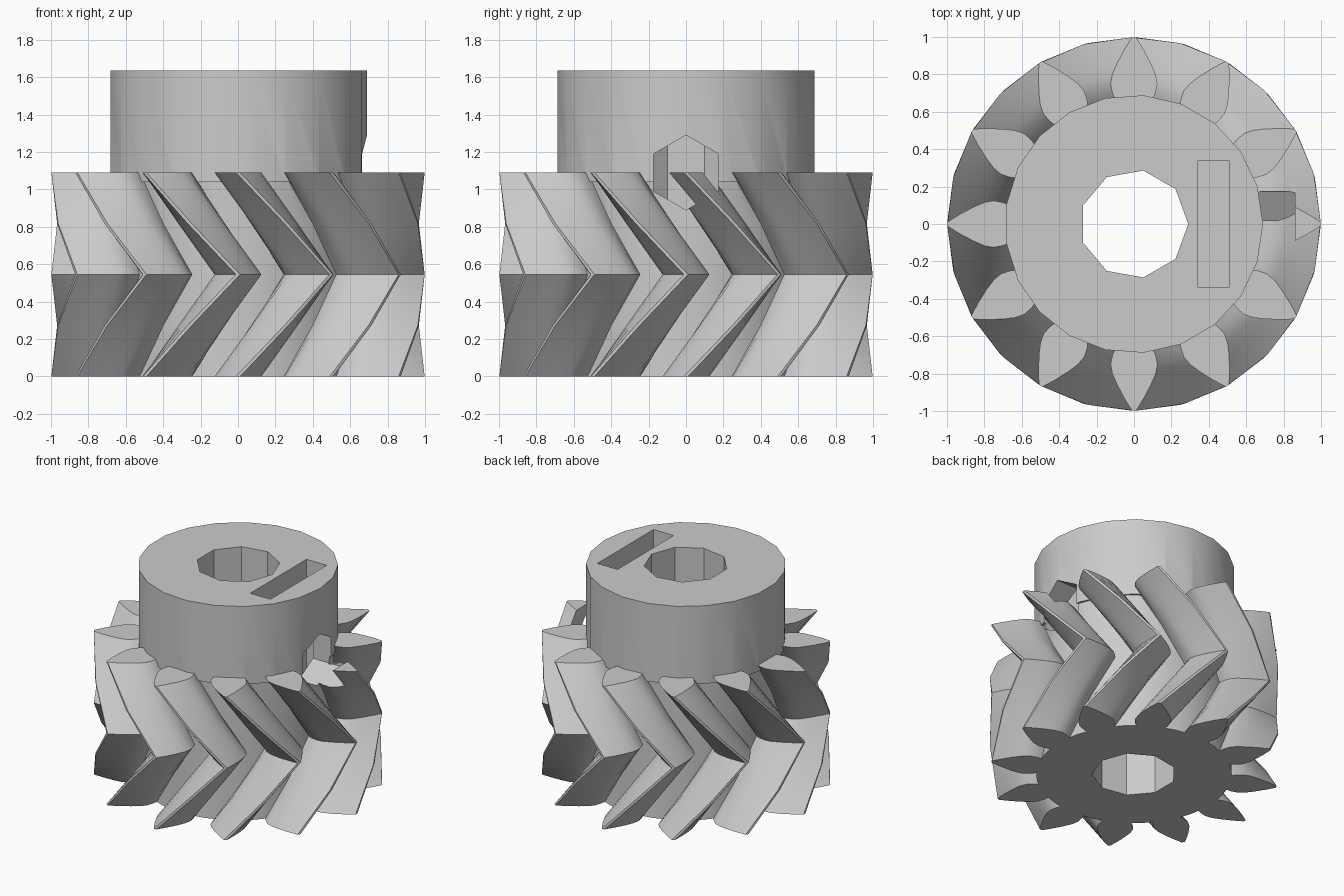
import bpy, bmesh
from math import sin, cos, pi, radians, atan2, hypot

cube = bpy.data.objects.get("Cube")
if cube:
    bpy.data.objects.remove(cube, do_unlink=True)

GEAR_H, TOP = 1.09, 1.635
TEETH, TWIST = 12, radians(30)


def loft(name, rings):
    """Closed solid through matching rings of points."""
    bm = bmesh.new()
    loops = [[bm.verts.new(p) for p in ring] for ring in rings]
    n = len(loops[0])
    for a, b in zip(loops, loops[1:]):
        for i in range(n):
            j = (i + 1) % n
            bm.faces.new((a[i], a[j], b[j], b[i]))
    bm.faces.new(loops[0][::-1])
    bm.faces.new(loops[-1])
    bmesh.ops.recalc_face_normals(bm, faces=bm.faces)
    bmesh.ops.triangulate(bm, faces=bm.faces)
    mesh = bpy.data.meshes.new(name)
    bm.to_mesh(mesh)
    bm.free()
    obj = bpy.data.objects.new(name, mesh)
    bpy.context.collection.objects.link(obj)
    return obj


def circle(r, n, z, start=0.0):
    return [(r * cos(start + 2 * pi * i / n), r * sin(start + 2 * pi * i / n), z)
            for i in range(n)]


def combine(target, tool, operation):
    """Apply a boolean and discard the tool."""
    mod = target.modifiers.new(tool.name, 'BOOLEAN')
    mod.operation, mod.solver, mod.object = operation, 'EXACT', tool
    bpy.ops.object.select_all(action='DESELECT')
    bpy.context.view_layer.objects.active = target
    target.select_set(True)
    bpy.ops.object.modifier_apply(modifier=mod.name)
    bpy.data.objects.remove(tool, do_unlink=True)


# Tooth half profile: distance from the axis, half width
flank = [(0.665, 0.1), (0.70, 0.115), (0.75, 0.125), (0.80, 0.116),
         (0.86, 0.09), (0.93, 0.053), (0.998, 0.011)]
outline = [(x, -w) for x, w in flank] + [(x, w) for x, w in reversed(flank)]


def gear_ring(z, turn):
    ring = []
    for t in range(TEETH):
        base = turn + 2 * pi * t / TEETH
        for x, y in outline:
            r, a = hypot(x, y), base + atan2(y, x)
            ring.append((r * cos(a), r * sin(a), z))
        mid = base + pi / TEETH
        ring.append((0.675 * cos(mid), 0.675 * sin(mid), z))
    return ring


# Herringbone body: twists one way to mid height, then back
gear = loft("herringbone_gear", [
    gear_ring(GEAR_H * k / 4, TWIST * (1 - abs(k - 2) / 2)) for k in range(5)])

# Hub collar
combine(gear, loft("hub", [circle(0.69, 21, z) for z in (1.04, TOP)]), 'UNION')

# Shaft bore
combine(gear, loft("bore", [circle(0.29, 9, z) for z in (-0.1, TOP + 0.1)]), 'DIFFERENCE')

# Nut slot
slot = [(0.34, -0.338), (0.51, -0.338), (0.51, 0.338), (0.34, 0.338)]
combine(gear, loft("nut_slot", [[(x, y, z) for x, y in slot]
                                for z in (0.75, TOP + 0.1)]), 'DIFFERENCE')

# Hexagonal screw passage from the bore out through the hub
hexagon = circle(0.2, 6, 0)
combine(gear, loft("screw_passage", [[(x, b, GEAR_H + a) for a, b, _ in hexagon]
                                     for x in (0.03, 0.86)]), 'DIFFERENCE')

# Plain grey finish
grey = bpy.data.materials.new("plain_grey")
grey.use_nodes = True
colour = (0.6, 0.6, 0.6, 1)
grey.diffuse_color = colour
grey.node_tree.nodes["Principled BSDF"].inputs["Base Color"].default_value = colour
gear.data.materials.clear()
gear.data.materials.append(grey)
for poly in gear.data.polygons:
    poly.material_index = 0

bpy.ops.object.select_all(action='DESELECT')
gear.select_set(True)
bpy.context.view_layer.objects.active = gear
bpy.ops.object.shade_smooth_by_angle(angle=radians(30))
